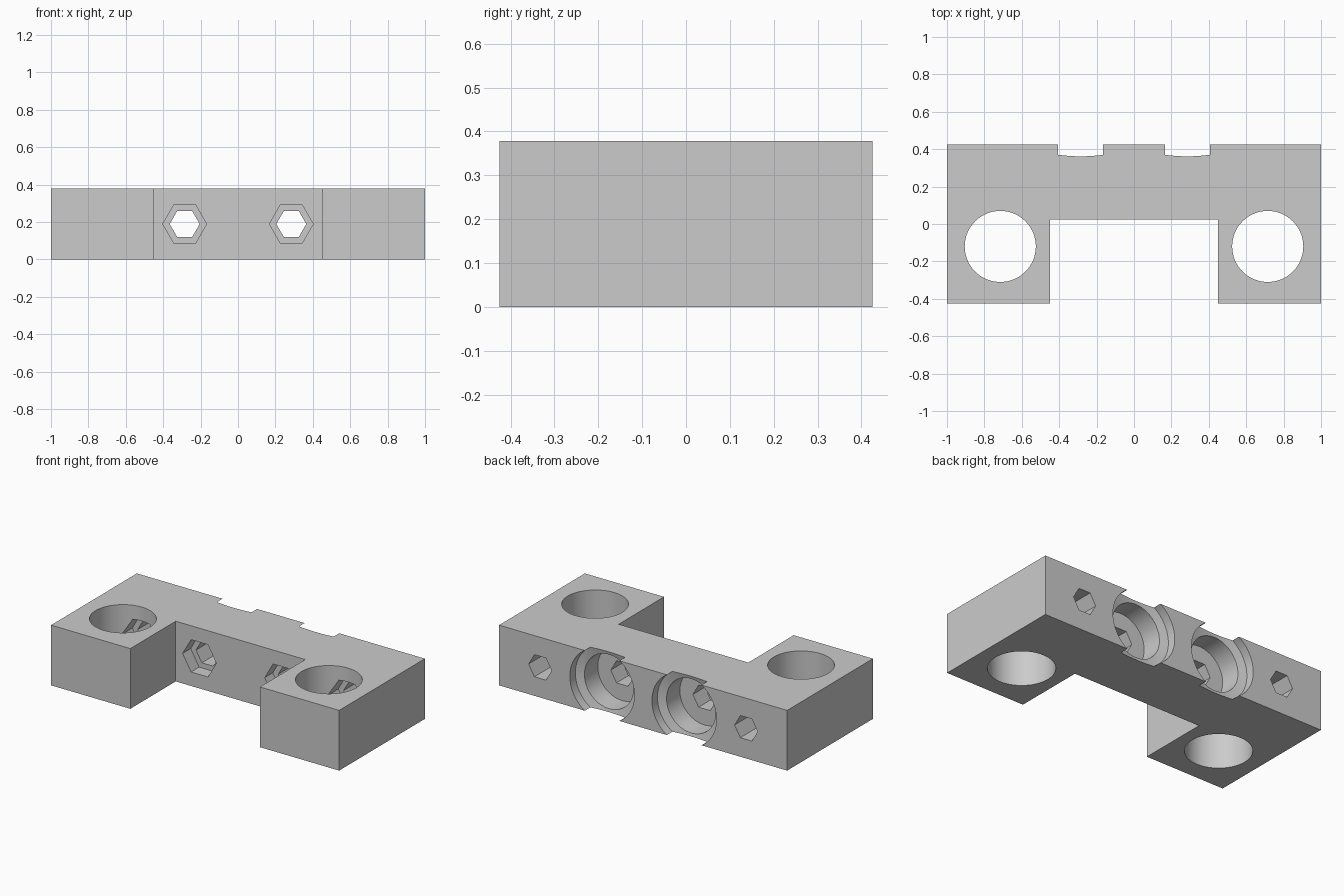
import bpy
import bmesh
from math import cos, sin, pi, radians
from mathutils import Matrix

cube = bpy.data.objects.get("Cube")
if cube:
    bpy.data.objects.remove(cube, do_unlink=True)

HEIGHT = 0.378
MID = HEIGHT / 2
BORE_X, BORE_Y, BORE_R = 0.715, -0.12, 0.19
BEARING_X = 0.285
NUT_R, BOLT_R = 0.117, 0.08

grey = bpy.data.materials.new("plain_grey")
grey.use_nodes = True
grey.diffuse_color = (0.6, 0.6, 0.6, 1)
grey.node_tree.nodes["Principled BSDF"].inputs["Base Color"].default_value = (0.6, 0.6, 0.6, 1)


def add_object(name, bm):
    bmesh.ops.recalc_face_normals(bm, faces=bm.faces)
    mesh = bpy.data.meshes.new(name)
    bm.to_mesh(mesh)
    bm.free()
    mesh.materials.append(grey)
    obj = bpy.data.objects.new(name, mesh)
    bpy.context.collection.objects.link(obj)
    return obj


def turned(name, profile, sides, x, y=0.0, z=MID, vertical=False):
    """Closed solid from (distance, radius) steps along y, or along z if vertical."""
    bm = bmesh.new()
    rings = []
    for d, r in profile:
        angles = [2 * pi * i / sides for i in range(sides)]
        rings.append([bm.verts.new((r * cos(a), d, r * sin(a))) for a in angles])
    for low, high in zip(rings, rings[1:]):
        for i in range(sides):
            j = (i + 1) % sides
            bm.faces.new((low[i], low[j], high[j], high[i]))
    bm.faces.new(rings[0])
    bm.faces.new(rings[-1])
    if vertical:
        bm.transform(Matrix.Rotation(pi / 2, 4, 'X'))
    bm.transform(Matrix.Translation((x, y, z)))
    return add_object(name, bm)


# U-shaped block: outline extruded upwards
half = [(0.45, 0.025), (0.45, -0.425), (1, -0.425), (1, 0.425)]
outline = half + [(-x, y) for x, y in reversed(half)]
bm = bmesh.new()
base = bm.faces.new([bm.verts.new((x, y, 0)) for x, y in outline])
top = bmesh.ops.extrude_face_region(bm, geom=[base])["geom"]
bmesh.ops.translate(bm, vec=(0, 0, HEIGHT), verts=[v for v in top if isinstance(v, bmesh.types.BMVert)])
body = add_object("mounting_block", bm)

# Cutters for each side
cutters = []
for side in (-1, 1):
    # vertical rod bore
    cutters.append(turned("rod_bore", [(-0.5, BORE_R), (0.5, BORE_R)], 96,
                          side * BORE_X, BORE_Y, MID, True))
    # bearing pocket in the back with a conical relief step
    cutters.append(turned("bearing_pocket",
                          [(0.5, 0.224), (0.37, 0.224), (0.357, 0.17), (0.225, 0.17)],
                          96, side * BEARING_X))
    # hexagonal nut trap and bolt hole behind the bearing, then behind the bore
    for x, start, step in ((BEARING_X, -0.05, 0.105), (BORE_X, BORE_Y, 0.14)):
        cutters.append(turned("nut_and_bolt_hole",
                              [(start, NUT_R), (step, NUT_R), (step, BOLT_R), (0.5, BOLT_R)],
                              6, side * x))

# Cut the openings
bpy.ops.object.select_all(action='DESELECT')
bpy.context.view_layer.objects.active = body
body.select_set(True)
for cutter in cutters:
    cutter.hide_render = True
    mod = body.modifiers.new("cut", 'BOOLEAN')
    mod.operation = 'DIFFERENCE'
    mod.solver = 'EXACT'
    mod.object = cutter
    bpy.ops.object.modifier_apply(modifier=mod.name)
for cutter in cutters:
    bpy.data.objects.remove(cutter, do_unlink=True)

bpy.ops.object.shade_smooth_by_angle(angle=radians(15))
